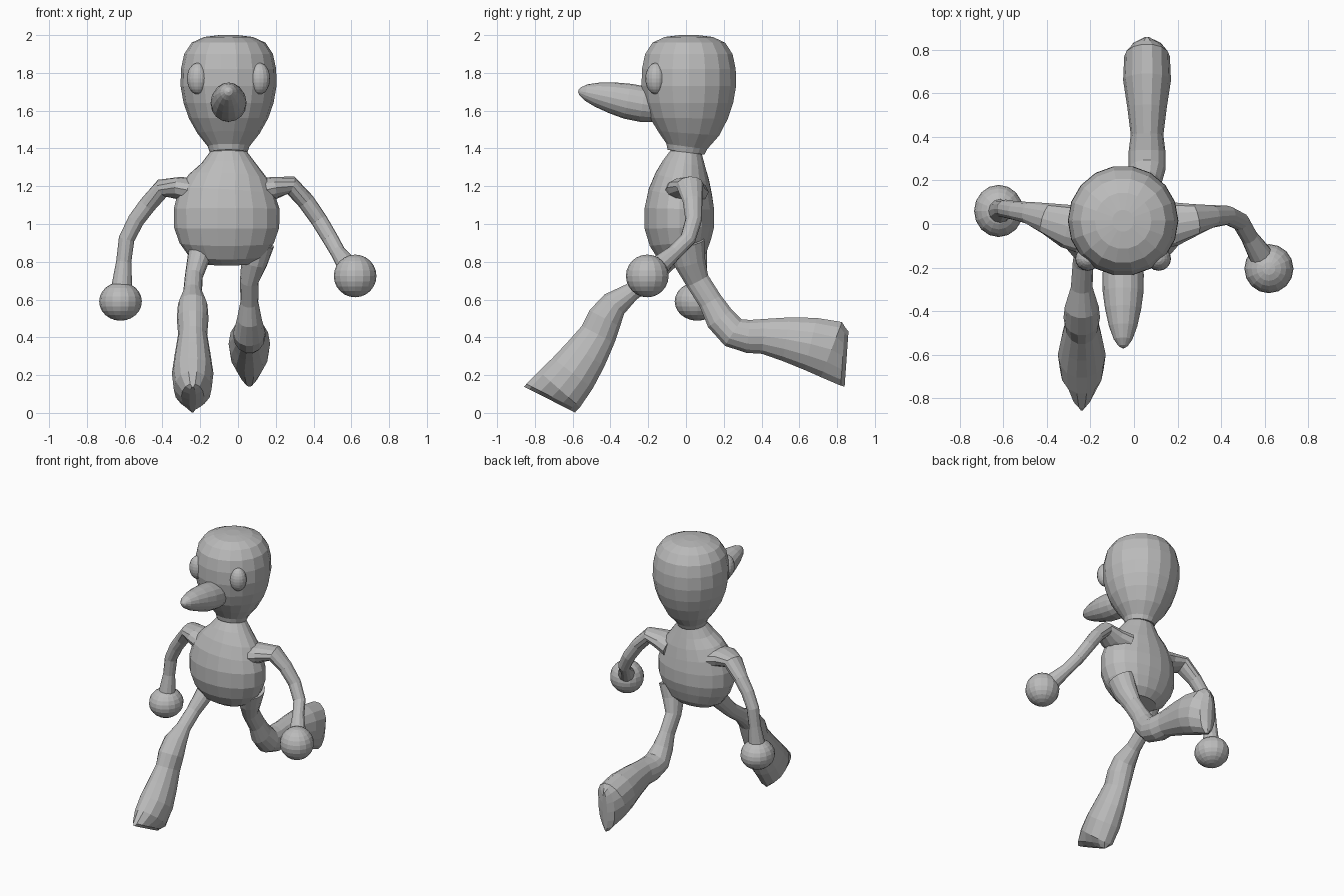
import bpy, bmesh, math
from mathutils import Vector, Matrix

cube = bpy.data.objects.get("Cube")
if cube:
    bpy.data.objects.remove(cube, do_unlink=True)

# Single clay colour
clay = bpy.data.materials.new("clay_grey")
clay.use_nodes = True
clay.diffuse_color = (0.5, 0.5, 0.5, 1)
clay.node_tree.nodes["Principled BSDF"].inputs["Base Color"].default_value = clay.diffuse_color


def finish(name, bm):
    bmesh.ops.recalc_face_normals(bm, faces=bm.faces)
    mesh = bpy.data.meshes.new(name)
    bm.to_mesh(mesh)
    bm.free()
    mesh.materials.append(clay)
    obj = bpy.data.objects.new(name, mesh)
    bpy.context.scene.collection.objects.link(obj)
    return obj


def loft(name, path, sizes, side, sides=12, tangents=None):
    """Skin elliptical rings along a path; sizes are (along side, across side)."""
    bm = bmesh.new()
    pts = [Vector(p) for p in path]
    rings = []
    for i, (p, (a, b)) in enumerate(zip(pts, sizes)):
        t = pts[min(i + 1, len(pts) - 1)] - pts[max(i - 1, 0)]
        if tangents and i in tangents:
            t = Vector(tangents[i])
        t.normalize()
        u = Vector(side)
        u = (u - t * u.dot(t)).normalized()
        v = t.cross(u)
        ring = []
        for k in range(sides):
            ang = math.tau * k / sides
            ring.append(bm.verts.new(p + u * a * math.cos(ang) + v * b * math.sin(ang)))
        rings.append(ring)
    for r, s in zip(rings, rings[1:]):
        for k in range(sides):
            n = (k + 1) % sides
            bm.faces.new((r[k], r[n], s[n], s[k]))
    bm.faces.new(rings[0])
    bm.faces.new(rings[-1])
    return finish(name, bm)


def ball(name, centre, radii, segments=16, rings=12):
    bm = bmesh.new()
    bmesh.ops.create_uvsphere(bm, u_segments=segments, v_segments=rings, radius=1)
    bm.transform(Matrix.Translation(centre) @ Matrix.Diagonal((*radii, 1)))
    return finish(name, bm)


X, Y = (1, 0, 0), (0, 1, 0)
MID = -0.05

# Head: turned profile of height and radius
head = [(1.38, .1), (1.41, .11), (1.48, .165), (1.56, .21), (1.64, .238), (1.73, .254),
        (1.82, .252), (1.9, .235), (1.96, .195), (1.99, .13), (2, .05)]
loft("head", [(MID, .015 * min(1, (z - 1.38) * 9), z) for z, r in head],
     [(r, r) for z, r in head], X, 18)

# Torso: height, half width, depth centre, half depth
torso = [(1.42, .1, 0, .085), (1.38, .1, 0, .085), (1.32, .145, -.01, .115),
         (1.25, .21, -.02, .145), (1.17, .255, -.03, .17), (1.08, .28, -.035, .187),
         (.98, .278, -.035, .187), (.9, .25, -.03, .165), (.83, .2, -.02, .13),
         (.79, .13, -.015, .08)]
loft("torso", [(MID - .01 * (z < 1.2), y, z) for z, w, y, d in torso],
     [(w, d) for z, w, y, d in torso], X, 18)

# Beak: blunt cone rising towards the tip
beak = [(-.16, 1.625, .085), (-.23, 1.635, .095), (-.31, 1.65, .094), (-.39, 1.668, .083),
        (-.47, 1.685, .065), (-.53, 1.697, .043), (-.56, 1.702, .022), (-.57, 1.704, .006)]
loft("beak", [(MID, y, z) for y, z, r in beak], [(r, r) for y, z, r in beak], X, 16)

# Eyes
for name, s in (("right_eye", -1), ("left_eye", 1)):
    ball(name, (MID + s * .163, -.16, 1.77), (.057, .055, .083))

# Arms: wide shoulder thinning to the wrist
arm_sizes = [(.12, .07), (.1, .06), (.073, .05), (.052, .046), (.044, .044), (.042, .042),
             (.04, .04), (.055, .055)]
loft("left_arm", [(.1, 0, 1.17), (.19, 0, 1.19), (.28, .02, 1.205), (.36, .035, 1.12),
                  (.43, .04, 1.02), (.49, .01, .92), (.53, -.06, .85), (.58, -.14, .78)],
     arm_sizes, Y)
loft("right_arm", [(-.22, -.02, 1.17), (-.31, -.01, 1.19), (-.4, .025, 1.19), (-.48, .05, 1.1),
                   (-.54, .06, 1.02), (-.59, .07, .92), (-.605, .07, .8), (-.615, .06, .67)],
     arm_sizes, Y)

# Hands
ball("left_hand", (.62, -.205, .725), (.113, .113, .113))
ball("right_hand", (-.622, .06, .59), (.113, .12, .102))


# Legs: each row is depth, height, half width, half thickness
def leg(name, x, rows, toe):
    path = [(x + .04 * max(0, z - .7) / .15, y, z) for y, z, w, d in rows]
    end = len(rows) - 1
    return loft(name, path, [(w, d) for y, z, w, d in rows], X, 14,
                {k: toe for k in (end, end - 1)})


leg("right_leg", -.24, [(-.03, .9, .07, .08), (-.09, .82, .06, .06), (-.18, .72, .047, .05),
                        (-.29, .64, .05, .05), (-.38, .575, .078, .075),
                        (-.43, .5, .084, .094), (-.465, .415, .077, .1), (-.53, .31, .095, .12),
                        (-.6, .21, .11, .137), (-.67, .125, .1, .148), (-.71, .085, .06, .155),
                        (-.722, .07, .018, .155)], (0, -.45, -.89))
leg("left_leg", .06, [(0, .9, .08, .1), (.02, .8, .07, .085), (.06, .7, .05, .065),
                      (.13, .59, .047, .065), (.18, .5, .065, .08), (.25, .425, .085, .085),
                      (.33, .405, .085, .09), (.41, .405, .075, .095), (.53, .39, .09, .12),
                      (.66, .365, .11, .145), (.77, .335, .105, .16), (.83, .3, .065, .16),
                      (.85, .285, .018, .15)], (0, 1, -.07))
